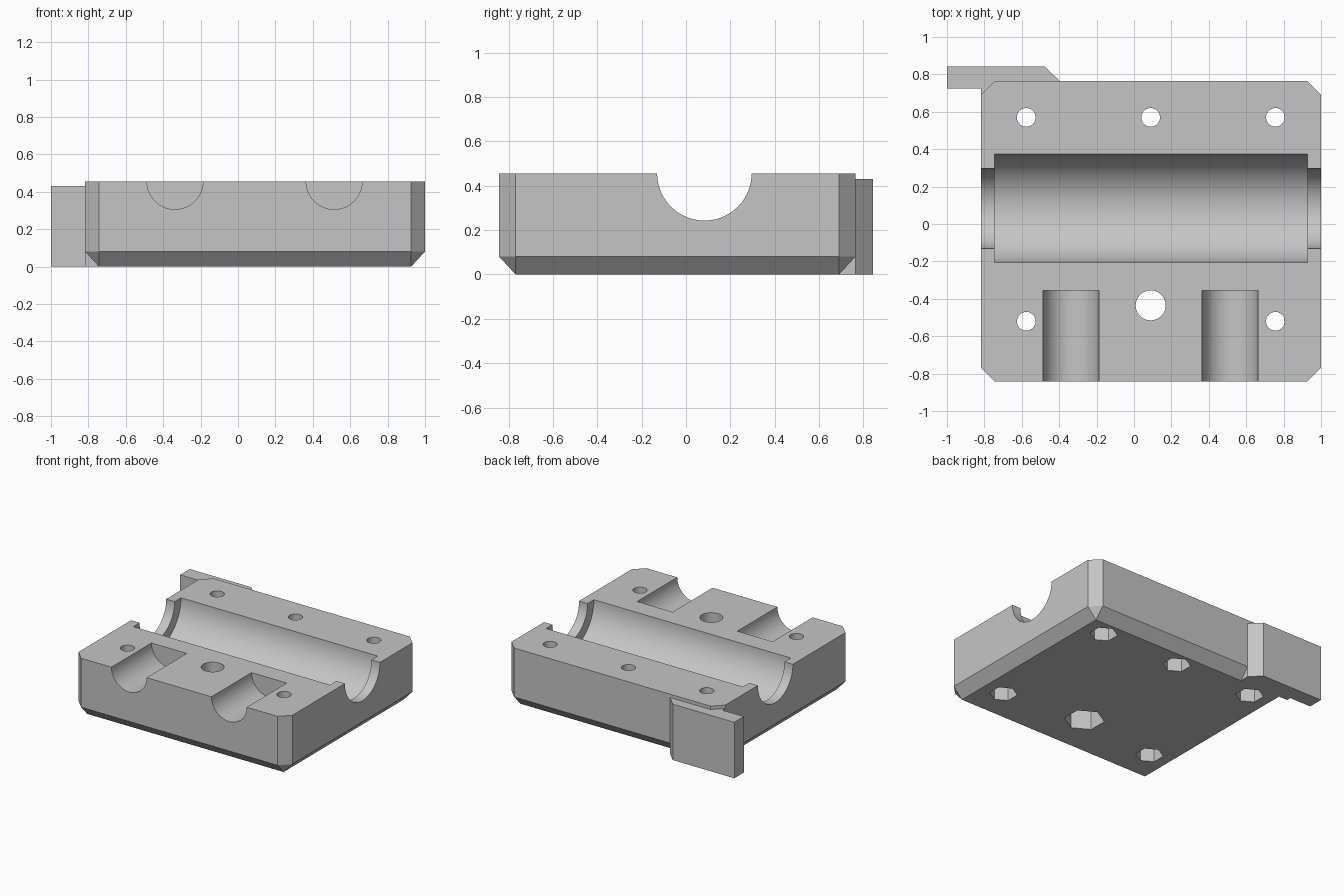
import bpy, bmesh
from math import pi, radians
from mathutils import Matrix

cube = bpy.data.objects.get("Cube")
if cube:
    bpy.data.objects.remove(cube, do_unlink=True)

GREY = (0.56, 0.56, 0.56, 1)
grey = bpy.data.materials.new("plain grey")
grey.use_nodes = True
grey.diffuse_color = GREY
grey.node_tree.nodes["Principled BSDF"].inputs["Base Color"].default_value = GREY

X0, X1, Y0, Y1 = -0.818, 1.0, -0.842, 0.764    # block footprint
TOP, CH, CZ = 0.456, 0.074, 0.08               # height, chamfer width and height
MID = (X0 + X1) / 2
BORE_Y = 0.083


def add_object(name, bm):
    bmesh.ops.recalc_face_normals(bm, faces=bm.faces)
    mesh = bpy.data.meshes.new(name)
    bm.to_mesh(mesh)
    bm.free()
    mesh.materials.append(grey)
    obj = bpy.data.objects.new(name, mesh)
    bpy.context.collection.objects.link(obj)
    return obj


def cylinder(name, radius, length, centre, axis="Z", sides=96, turn=0.0):
    bm = bmesh.new()
    matrix = Matrix.Translation(centre)
    if axis != "Z":
        matrix = matrix @ Matrix.Rotation(pi / 2, 4, "Y" if axis == "X" else "X")
    matrix = matrix @ Matrix.Rotation(turn, 4, "Z")
    bmesh.ops.create_cone(bm, cap_ends=True, segments=sides, radius1=radius,
                          radius2=radius, depth=length, matrix=matrix)
    return add_object(name, bm)


def cut(target, cutter):
    cutter.hide_render = True
    mod = target.modifiers.new("cut", "BOOLEAN")
    mod.operation = "DIFFERENCE"
    mod.solver = "EXACT"
    mod.object = cutter
    bpy.context.view_layer.objects.active = target
    bpy.ops.object.modifier_apply(modifier=mod.name)
    bpy.data.objects.remove(cutter, do_unlink=True)


# Block: hull of two clipped rectangles and a smaller bottom rectangle
bm = bmesh.new()
for x, dx in ((X0, CH), (X1, -CH)):
    for y, dy in ((Y0, CH), (Y1, -CH)):
        for z in (CZ, TOP):
            bm.verts.new((x + dx, y, z))
            bm.verts.new((x, y + dy, z))
        bm.verts.new((x + dx, y + dy, 0))
bmesh.ops.convex_hull(bm, input=bm.verts)
bmesh.ops.dissolve_limit(bm, angle_limit=radians(1), verts=bm.verts, edges=bm.edges)
block = add_object("bearing_block", bm)

# Bearing seat with narrower openings at both ends
cut(block, cylinder("end_bore", 0.213, 3, (MID, BORE_Y, TOP), "X"))
cut(block, cylinder("bearing_seat", 0.29, X1 - X0 - 2 * CH + 0.004, (MID, BORE_Y, TOP), "X"))

# Rod seats open to the front
for x in (-0.337, 0.514):
    cut(block, cylinder("rod_seat", 0.15, 1, (x, -0.855, TOP), "Y"))

# Bolt holes with hexagonal nut pockets underneath
bolts = [(x, y, 0.05, 0.098, 0.13) for x in (MID - 0.667, MID + 0.665) for y in (-0.52, 0.57)]
bolts += [(MID - 0.002, 0.57, 0.05, 0.098, 0.13), (MID - 0.002, -0.435, 0.08, 0.142, 0.16)]
for x, y, hole, nut, depth in bolts:
    cut(block, cylinder("bolt_hole", hole, 2, (x, y, 0.3), sides=48))
    pocket = cylinder("nut_pocket", nut, 2 * depth, (x, y, 0), sides=6)
    # Point one corner of the hexagon along y
    if max(v.co.y for v in pocket.data.vertices) < y + nut * 0.95:
        pocket.data.transform(Matrix.Translation((x, y, 0)) @ Matrix.Rotation(pi / 6, 4, "Z")
                              @ Matrix.Translation((-x, -y, 0)))
    cut(block, pocket)

# Side tab at the back corner
outline = [(-1, 0.725), (X0, 0.725), (X0, Y1 - CH), (-0.397, Y1 - CH),
           (-0.397, Y1), (-0.477, 0.842), (-1, 0.842)]
bm = bmesh.new()
face = bm.faces.new([bm.verts.new((x, y, 0)) for x, y in outline])
extruded = bmesh.ops.extrude_face_region(bm, geom=[face])["geom"]
bmesh.ops.translate(bm, vec=(0, 0, 0.43),
                    verts=[v for v in extruded if isinstance(v, bmesh.types.BMVert)])
add_object("belt_tab", bm)

# Smooth the bores and keep edges crisp
bpy.ops.object.select_all(action="DESELECT")
block.select_set(True)
bpy.context.view_layer.objects.active = block
bpy.ops.object.shade_smooth_by_angle(angle=radians(25))
